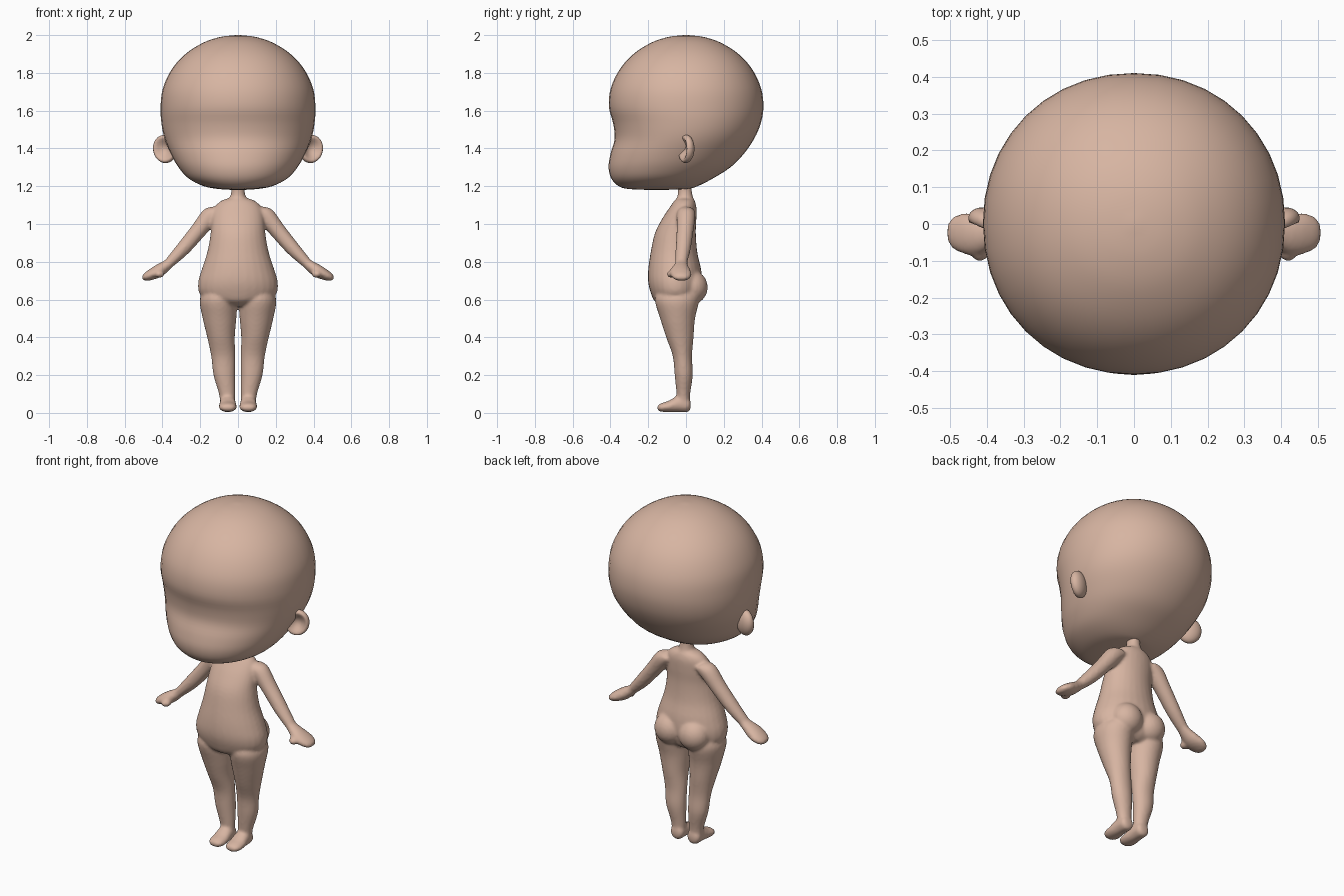
import bpy, bmesh, math
from mathutils import Vector, Matrix

skin = bpy.data.materials.new("skin")
skin.diffuse_color = (0.68, 0.46, 0.36, 1)
X, Y, Z = Vector((1, 0, 0)), Vector((0, 1, 0)), Vector((0, 0, 1))


def spline(rows, steps=4):
    """Smooth in-between rows through the given rows."""
    out = []
    for i in range(len(rows) - 1):
        a, b, c, d = (rows[max(0, min(len(rows) - 1, i + k))] for k in (-1, 0, 1, 2))
        for s in range(steps):
            t = s / steps
            out.append([0.5 * (2 * q + (r - p) * t + (2 * p - 5 * q + 4 * r - w) * t * t
                               + (3 * q - p - 3 * r + w) * t ** 3)
                        for p, q, r, w in zip(a, b, c, d)])
    return out + [list(rows[-1])]


def loft(bm, rows, u, v, segs=28, power=2.0):
    """Closed skin over oval rings; row = centre x, y, z, radius along u, radius along v."""
    rings = []
    for x, y, z, ru, rv in spline(rows):
        ring = []
        for k in range(segs):
            a = 2 * math.pi * k / segs
            c, s = math.cos(a), math.sin(a)
            c = math.copysign(abs(c) ** (2 / power), c)
            s = math.copysign(abs(s) ** (2 / power), s)
            ring.append(bm.verts.new(Vector((x, y, z)) + u * c * max(ru, 0.002) + v * s * max(rv, 0.002)))
        rings.append(ring)
    for r0, r1 in zip(rings, rings[1:]):
        for k in range(segs):
            n = (k + 1) % segs
            bm.faces.new((r0[k], r0[n], r1[n], r1[k]))
    bm.faces.new(rings[0])
    bm.faces.new(rings[-1])


def upright(rows):
    """Rows of z, centre x, half width, front y, back y turned into loft rows."""
    return [(x, (f + b) / 2, z, w, (b - f) / 2) for z, x, w, f, b in rows]


def ball(bm, centre, radii, turn=0):
    m = Matrix.Translation(centre) @ Matrix.Rotation(turn, 4, 'Z') @ Matrix.Diagonal((*radii, 1))
    bmesh.ops.create_uvsphere(bm, u_segments=24, v_segments=16, radius=1, matrix=m)


def finish(bm, name):
    bmesh.ops.recalc_face_normals(bm, faces=bm.faces)
    for f in bm.faces:
        f.smooth = True
    me = bpy.data.meshes.new(name)
    bm.to_mesh(me)
    bm.free()
    me.materials.append(skin)
    ob = bpy.data.objects.new(name, me)
    bpy.context.collection.objects.link(ob)
    return ob


# Head: round skull, shallow eye hollow, full jaw
bm = bmesh.new()
loft(bm, upright([
    (1.18, 0, 0.01, -0.17, -0.15), (1.185, 0, 0.10, -0.30, 0.00), (1.20, 0, 0.18, -0.355, 0.06),
    (1.24, 0, 0.26, -0.395, 0.14), (1.30, 0, 0.315, -0.41, 0.235), (1.37, 0, 0.355, -0.40, 0.305),
    (1.45, 0, 0.388, -0.378, 0.36), (1.53, 0, 0.405, -0.385, 0.395), (1.62, 0, 0.41, -0.408, 0.41),
    (1.72, 0, 0.397, -0.398, 0.397), (1.82, 0, 0.35, -0.35, 0.35), (1.90, 0, 0.278, -0.278, 0.278),
    (1.96, 0, 0.184, -0.184, 0.184), (1.99, 0, 0.094, -0.094, 0.094), (2.0, 0, 0.01, -0.01, 0.01)]),
    X, Y, segs=40, power=2.08)
finish(bm, "head")

# Ears: flattened cups, hollow at the front, swept back
for s, side in ((1, "left"), (-1, "right")):
    bm = bmesh.new()
    ball(bm, (0, 0, 0), (1, 1, 1))
    for v in bm.verts:
        if v.co.y < 0:
            v.co.y *= 1 - 1.3 * max(0, 1 - (v.co.x ** 2 + v.co.z ** 2) * 1.3)
    bm.transform(Matrix.Translation((0.387 * s, 0.0, 1.397)) @ Matrix.Rotation(0.4 * s, 4, 'Z')
                 @ Matrix.Rotation(0.25 * s, 4, 'Y') @ Matrix.Diagonal((0.066, 0.04, 0.075, 1)))
    finish(bm, side + "_ear")

# Body: torso, neck, limbs, fused into one skin
bm = bmesh.new()
loft(bm, upright([
    (0.565, 0, 0.06, -0.12, 0.03), (0.59, 0, 0.15, -0.165, 0.06), (0.63, 0, 0.203, -0.185, 0.075),
    (0.69, 0, 0.211, -0.20, 0.085), (0.76, 0, 0.192, -0.20, 0.08), (0.85, 0, 0.163, -0.187, 0.06),
    (0.95, 0, 0.145, -0.165, 0.052), (1.03, 0, 0.138, -0.125, 0.055), (1.09, 0, 0.122, -0.085, 0.055),
    (1.125, 0, 0.085, -0.06, 0.045), (1.14, 0, 0.03, -0.04, 0.03)]), X, Y)
loft(bm, upright([(1.10, 0, 0.06, -0.06, 0.045), (1.15, 0, 0.04, -0.045, 0.035),
                  (1.19, 0, 0.036, -0.045, 0.03), (1.24, 0, 0.045, -0.05, 0.035)]), X, Y)

for s in (1, -1):
    # Seat
    ball(bm, (0.078 * s, 0.03, 0.665), (0.09, 0.085, 0.09))
    # Leg
    loft(bm, upright([
        (0.66, 0.10 * s, 0.07, -0.14, 0.06), (0.60, 0.105 * s, 0.098, -0.165, 0.07),
        (0.50, 0.098 * s, 0.089, -0.137, 0.048), (0.40, 0.09 * s, 0.073, -0.105, 0.04),
        (0.30, 0.078 * s, 0.064, -0.07, 0.032), (0.20, 0.072 * s, 0.058, -0.06, 0.036),
        (0.10, 0.058 * s, 0.043, -0.05, 0.022), (0.03, 0.055 * s, 0.038, -0.045, 0.018)]), X, Y)
    # Foot
    loft(bm, [(0.054 * s, y, (z0 + z1) / 2, w, (z1 - z0) / 2) for y, w, z0, z1 in (
        (0.025, 0.02, 0.025, 0.06), (0.01, 0.038, 0.004, 0.085), (-0.04, 0.043, 0.004, 0.092),
        (-0.09, 0.047, 0.004, 0.065), (-0.13, 0.044, 0.006, 0.052), (-0.152, 0.024, 0.015, 0.04))], X, Z)
    # Arm and hand
    across = Vector((0.76 * s, 0, 0.65))
    loft(bm, [(0.10 * s, 0.0, 1.07, 0.035, 0.045), (0.145 * s, 0.0, 1.045, 0.048, 0.05),
              (0.21 * s, -0.005, 0.965, 0.043, 0.045), (0.29 * s, -0.015, 0.87, 0.038, 0.04),
              (0.36 * s, -0.025, 0.797, 0.028, 0.032)], across, Y, segs=20)
    palm = Vector((0.42 * s, 0, 0.91))
    loft(bm, [(0.335 * s, -0.022, 0.82, 0.025, 0.03), (0.375 * s, -0.026, 0.782, 0.029, 0.036),
              (0.42 * s, -0.03, 0.752, 0.034, 0.053), (0.46 * s, -0.026, 0.732, 0.029, 0.056),
              (0.492 * s, -0.024, 0.717, 0.02, 0.043), (0.506 * s, -0.024, 0.711, 0.008, 0.02)],
         palm, Y, segs=20)
    # Thumb
    ball(bm, (0.415 * s, -0.078, 0.735), (0.028, 0.022, 0.02), -0.5 * s)

body = finish(bm, "body")
fuse = body.modifiers.new("fuse", 'REMESH')
fuse.mode = 'VOXEL'
fuse.voxel_size = 0.009
fuse.use_smooth_shade = True
soften = body.modifiers.new("soften", 'SMOOTH')
soften.factor = 0.5
soften.iterations = 4
